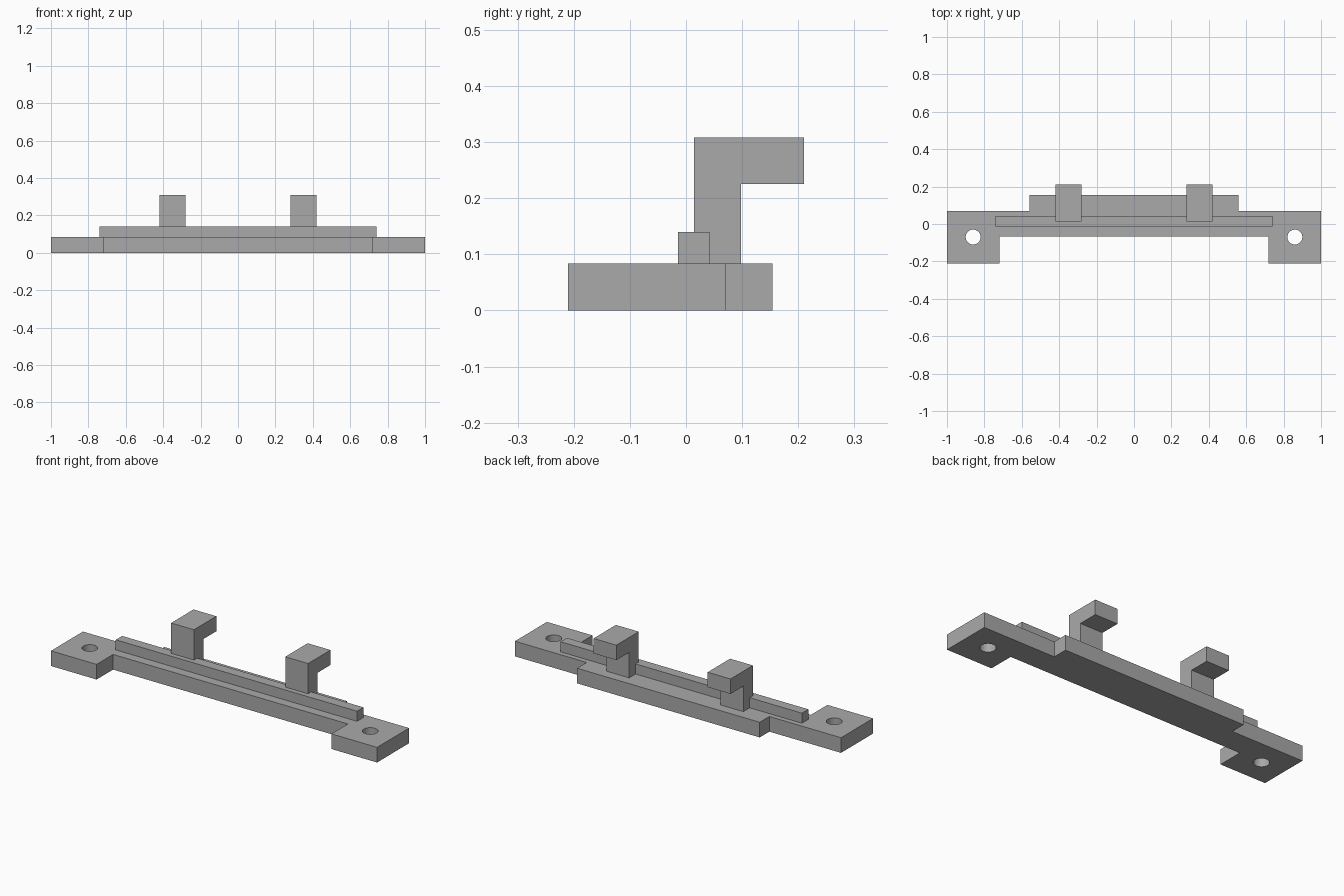
import bpy, bmesh, math
from mathutils import Vector

if "Cube" in bpy.data.objects:
    bpy.data.objects.remove(bpy.data.objects["Cube"])

grey = bpy.data.materials.new("plain grey")
grey.diffuse_color = (0.40, 0.40, 0.40, 1)
grey.use_nodes = True
grey.node_tree.nodes["Principled BSDF"].inputs["Base Color"].default_value = grey.diffuse_color


def prism(name, outline, offset):
    """Extrude a closed planar outline along an offset vector."""
    bm = bmesh.new()
    face = bm.faces.new([bm.verts.new(p) for p in outline])
    ext = bmesh.ops.extrude_face_region(bm, geom=[face])
    top = [v for v in ext["geom"] if isinstance(v, bmesh.types.BMVert)]
    bmesh.ops.translate(bm, verts=top, vec=Vector(offset))
    bmesh.ops.recalc_face_normals(bm, faces=bm.faces)
    mesh = bpy.data.meshes.new(name)
    bm.to_mesh(mesh)
    bm.free()
    mesh.materials.append(grey)
    obj = bpy.data.objects.new(name, mesh)
    bpy.context.collection.objects.link(obj)
    return obj


T = 0.084  # base thickness

# Base plate: right half outline, mirrored to the left
half = [(0.72, -0.066), (0.72, -0.21), (1.0, -0.21), (1.0, 0.07), (0.56, 0.07), (0.56, 0.154)]
outline = half + [(-x, y) for x, y in reversed(half)]
base = prism("base_plate", [(x, y, 0) for x, y in outline], (0, 0, T))

# Screw holes through both mounting tabs
for side, label in ((-1, "left"), (1, "right")):
    ring = [(side * 0.86 + 0.04 * math.cos(a), -0.07 + 0.04 * math.sin(a), -0.05)
            for a in (math.tau * i / 32 for i in range(32))]
    cutter = prism(label + "_hole_cutter", ring, (0, 0, 0.2))
    cutter.hide_render = True
    cutter.hide_set(True)
    cut = base.modifiers.new(label + "_hole", "BOOLEAN")
    cut.operation = "DIFFERENCE"
    cut.solver = "EXACT"
    cut.object = cutter

# Long raised rail
prism("rail", [(-0.74, -0.014, T), (0.74, -0.014, T), (0.74, 0.042, T), (-0.74, 0.042, T)],
      (0, 0, 0.056))

# Two L-shaped hooks pointing backwards
profile = [(0.014, T), (0.098, T), (0.098, 0.225), (0.21, 0.225), (0.21, 0.308), (0.014, 0.308)]
for x, label in ((-0.42, "left"), (0.28, "right")):
    prism(label + "_hook", [(x, y, z) for y, z in profile], (0.14, 0, 0))
